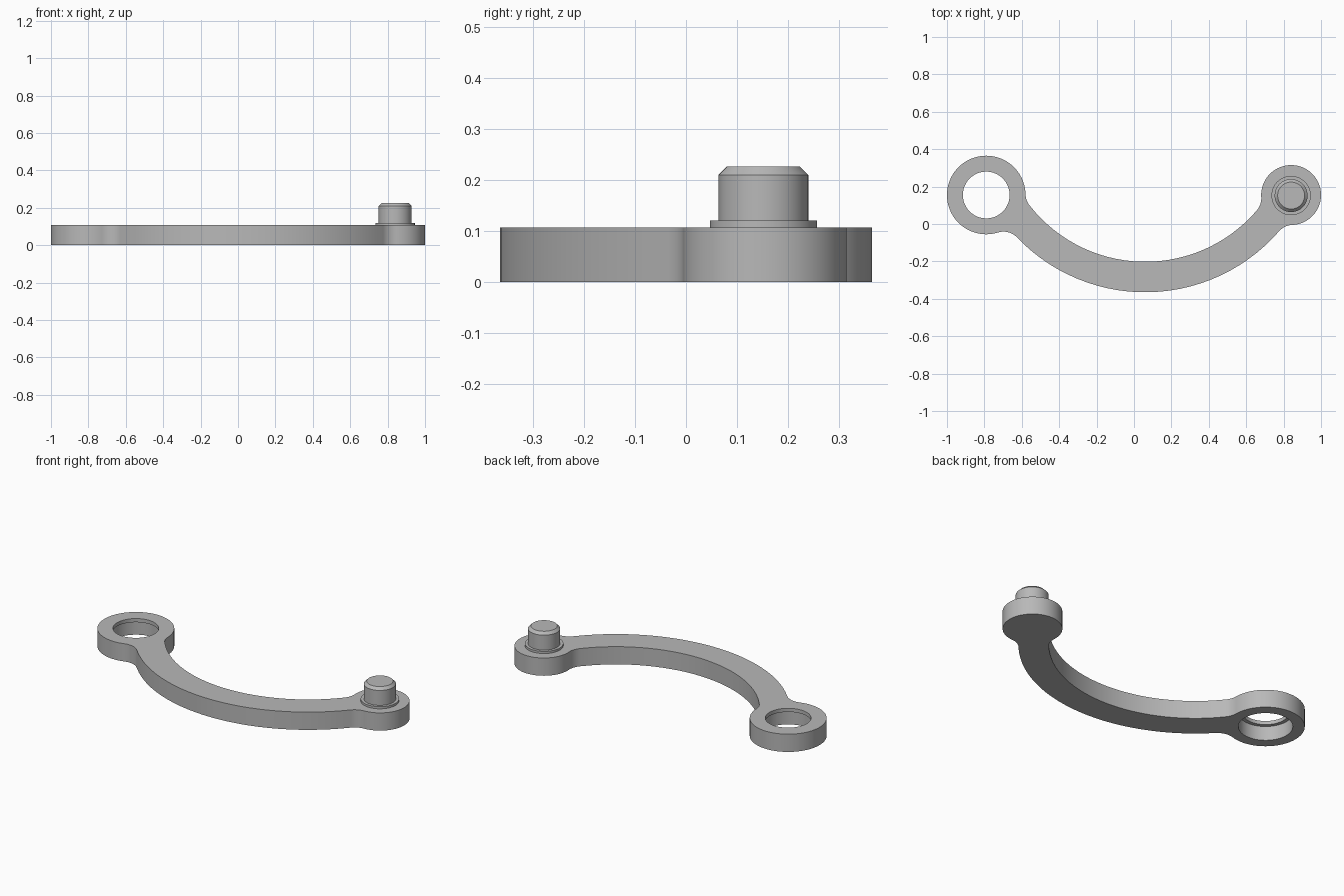
import bpy, bmesh
from math import atan2, cos, sin, pi, sqrt, ceil
from mathutils import Vector

cube = bpy.data.objects.get("Cube")
if cube:
    bpy.data.objects.remove(cube, do_unlink=True)

# One plain grey metal
grey = bpy.data.materials.new("grey metal")
grey.use_nodes = True
colour = (0.48, 0.48, 0.48, 1)
grey.diffuse_color = colour
grey.node_tree.nodes["Principled BSDF"].inputs["Base Color"].default_value = colour

THICK = 0.107
BOW, R_IN, R_OUT = Vector((0.06, 0.583)), 0.785, 0.948
EYE, EYE_R = Vector((-0.79, 0.155)), 0.21
PAD, PAD_R = Vector((0.84, 0.155)), 0.16
FILLET = 0.1


def finish(bm, name):
    bmesh.ops.recalc_face_normals(bm, faces=bm.faces)
    mesh = bpy.data.meshes.new(name)
    bm.to_mesh(mesh)
    bm.free()
    obj = bpy.data.objects.new(name, mesh)
    bpy.context.collection.objects.link(obj)
    mesh.materials.append(grey)
    return obj


def smooth(obj):
    bpy.ops.object.select_all(action="DESELECT")
    obj.select_set(True)
    bpy.context.view_layer.objects.active = obj
    bpy.ops.object.shade_smooth_by_angle(angle=pi / 6)


def lathe(name, profile, centre, sides=64):
    """Solid of revolution from (radius, height) pairs."""
    bm = bmesh.new()
    rings = [[bm.verts.new((centre.x + r * cos(2 * pi * i / sides),
                            centre.y + r * sin(2 * pi * i / sides), z))
              for i in range(sides)] for r, z in profile]
    for a, b in zip(rings, rings[1:]):
        for i in range(sides):
            j = (i + 1) % sides
            bm.faces.new((a[i], a[j], b[j], b[i]))
    bm.faces.new(rings[0])
    bm.faces.new(rings[-1])
    return finish(bm, name)


def fillet(c, r, big, inner):
    """Concave blend: its centre, contact on the end disc, contact on the bow."""
    d1 = r + FILLET
    d2 = big - FILLET if inner else big + FILLET
    line = c - BOW
    d = line.length
    along = (d * d + d2 * d2 - d1 * d1) / (2 * d)
    across = sqrt(d2 * d2 - along * along)
    u = line / d
    side = Vector((-u.y, u.x)) * across
    f = min((BOW + u * along + side, BOW + u * along - side),
            key=lambda p: abs(p.x - BOW.x))
    return f, c + (f - c) * r / d1, BOW + (f - BOW) * big / d2


def arc(c, start, end, ccw):
    """Points from start up to, but not including, end."""
    a = atan2(start.y - c.y, start.x - c.x)
    b = atan2(end.y - c.y, end.x - c.x)
    sweep = (b - a) % (2 * pi) if ccw else -((a - b) % (2 * pi))
    n = max(6, ceil(abs(sweep) / 0.06))
    r = (start - c).length
    return [c + Vector((cos(a + sweep * i / n), sin(a + sweep * i / n))) * r
            for i in range(n)]


# Link body: outline of two discs blended into a curved arm
f1, pad_in, bow_in_r = fillet(PAD, PAD_R, R_IN, True)
f2, eye_in, bow_in_l = fillet(EYE, EYE_R, R_IN, True)
f3, eye_out, bow_out_l = fillet(EYE, EYE_R, R_OUT, False)
f4, pad_out, bow_out_r = fillet(PAD, PAD_R, R_OUT, False)
outline = (arc(PAD, pad_out, pad_in, True)
           + arc(f1, pad_in, bow_in_r, False)
           + arc(BOW, bow_in_r, bow_in_l, False)
           + arc(f2, bow_in_l, eye_in, False)
           + arc(EYE, eye_in, eye_out, True)
           + arc(f3, eye_out, bow_out_l, False)
           + arc(BOW, bow_out_l, bow_out_r, True)
           + arc(f4, bow_out_r, pad_out, False))
bm = bmesh.new()
base = bm.faces.new([bm.verts.new((p.x, p.y, 0)) for p in outline])
top = bmesh.ops.extrude_face_region(bm, geom=[base], use_keep_orig=True)["geom"]
bmesh.ops.translate(bm, vec=(0, 0, THICK),
                    verts=[v for v in top if isinstance(v, bmesh.types.BMVert)])
body = finish(bm, "curved_link")

# Stepped eye hole: wide from below, thin lip at the top
cutter = lathe("eye_hole_cutter", [(0.146, -0.05), (0.146, 0.085),
                                   (0.125, 0.085), (0.125, 0.2)], EYE)
cutter.hide_render = True
cut = body.modifiers.new("eye_hole", "BOOLEAN")
cut.operation, cut.solver, cut.object = "DIFFERENCE", "EXACT", cutter
bpy.context.view_layer.objects.active = body
bpy.ops.object.modifier_apply(modifier=cut.name)
bpy.data.objects.remove(cutter, do_unlink=True)
smooth(body)

# Pin with a thin collar and chamfered tip
pin = lathe("collared_pin", [(0.105, THICK - 0.01), (0.105, 0.12), (0.088, 0.12),
                             (0.088, 0.21), (0.072, 0.226)], PAD - Vector((0, 0.003)))
smooth(pin)
